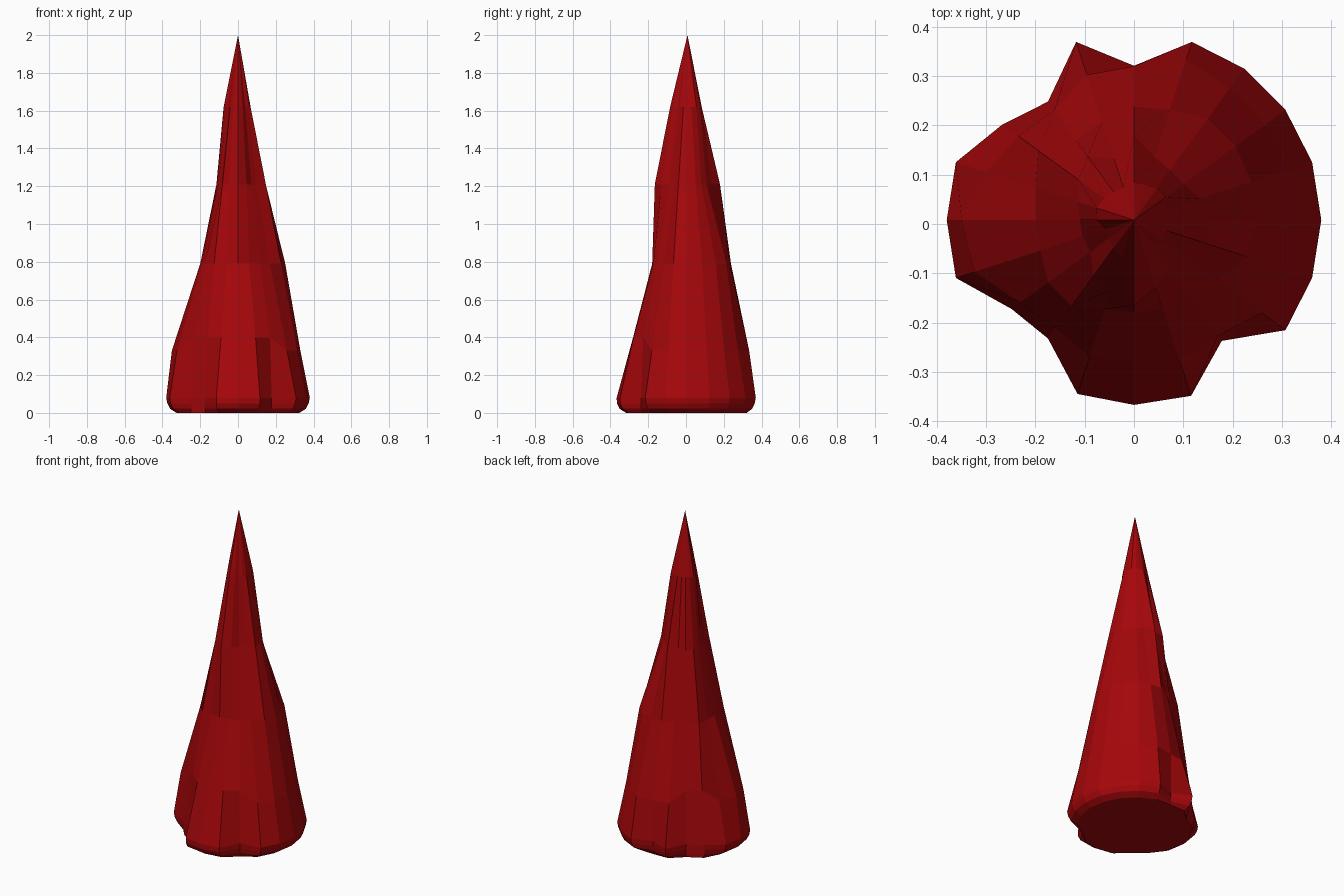
import bpy, bmesh
from math import cos, sin, radians

if "Cube" in bpy.data.objects:
    bpy.data.objects.remove(bpy.data.objects["Cube"])

SIDES = 20
CY = 0.008  # axis is slightly off centre in y

# chipped radii every 18 degrees, starting at +x, for each height
RIM = [.38, .38, .38, .38, .38, .313, .38, .297, .33, .38,
       .38, .38, .307, .297, .371, .375, .375, .303, .38, .38]
LOW = [.33, .33, .33, .33, .343, .312, .31, .275, .29, .315,
       .35, .34, .285, .27, .29, .288, .30, .29, .32, .33]
MID = [.25, .25, .255, .255, .235, .23, .21, .20, .24, .21,
       .20, .20, .215, .215, .19, .187, .19, .20, .21, .24]
HIGH = [.147, .14, .125, .125, .135, .172, .13, .16, .14, .12,
        .11, .11, .11, .14, .15, .173, .145, .12, .12, .155]
TOP = [.065, .07, .08, .08, .075, .075, .07, .07, .075, .08,
       .075, .06, .06, .07, .08, .092, .08, .065, .07, .07]


def capped(limit):
    return [min(limit, r) for r in RIM]


def low_z(r):
    # bulging facets break lower than the recessed ones
    return .33 if r > .304 else .40


bm = bmesh.new()


def ring(radii, z):
    verts = []
    for i, r in enumerate(radii):
        a = radians(360 / SIDES * i)
        h = low_z(r) if z is None else z
        verts.append(bm.verts.new((r * cos(a), CY + r * sin(a), h)))
    return verts


# rounded foot, then the tapering chipped shaft
rings = [ring(capped(.325), 0), ring(capped(.36), .022),
         ring(capped(.374), .05), ring(RIM, .08), ring(LOW, None),
         ring(MID, .79), ring(HIGH, 1.21), ring(TOP, 1.62)]

for a, b in zip(rings, rings[1:]):
    for i in range(SIDES):
        j = (i + 1) % SIDES
        bm.faces.new((a[i], a[j], b[j], b[i]))

# pointed tip and flat underside
tip = bm.verts.new((0, CY, 2))
for i in range(SIDES):
    bm.faces.new((rings[-1][i], rings[-1][(i + 1) % SIDES], tip))
bm.faces.new(rings[0][::-1])

bmesh.ops.recalc_face_normals(bm, faces=bm.faces)
mesh = bpy.data.meshes.new("crystal_spike")
bm.to_mesh(mesh)
bm.free()

red = bpy.data.materials.new("dark_red")
red.diffuse_color = (.38, .002, .003, 1)
red.use_nodes = True
red.node_tree.nodes["Principled BSDF"].inputs["Base Color"].default_value = red.diffuse_color
mesh.materials.append(red)
spike = bpy.data.objects.new("crystal_spike", mesh)
bpy.context.collection.objects.link(spike)
